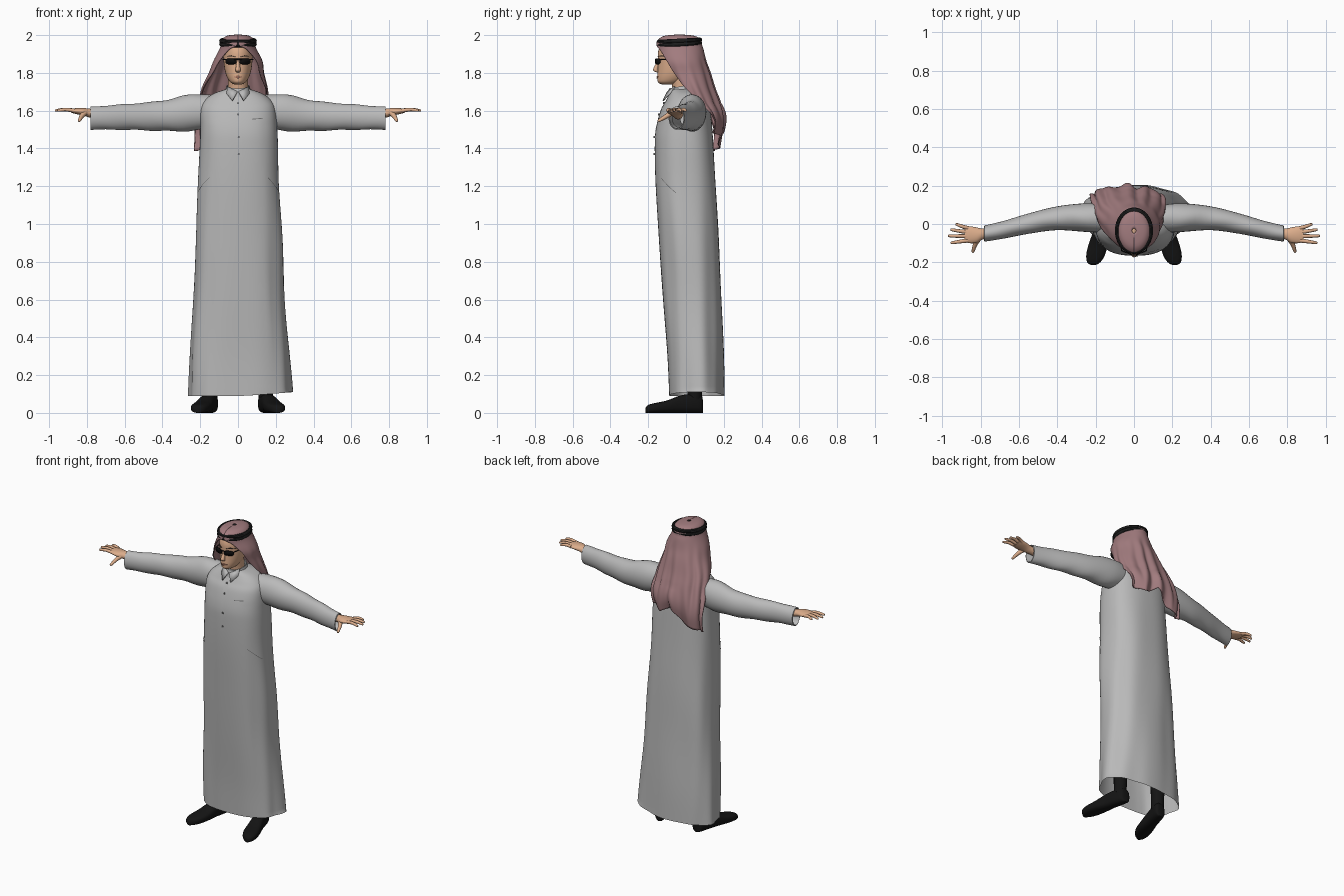
import bpy, bmesh
from math import sin, cos, pi, copysign
from mathutils import Vector

cube = bpy.data.objects.get("Cube")
if cube:
    bpy.data.objects.remove(cube, do_unlink=True)


def material(name, r, g, b):
    m = bpy.data.materials.new(name)
    m.use_nodes = True
    m.diffuse_color = (r, g, b, 1)
    node = next(n for n in m.node_tree.nodes if n.type == 'BSDF_PRINCIPLED')
    node.inputs["Base Color"].default_value = (r, g, b, 1)
    node.inputs["Roughness"].default_value = 0.8
    return m


CLOTH = material("grey cloth", 0.49, 0.49, 0.49)
SCARF = material("dusty red cloth", 0.36, 0.2, 0.21)
SKIN = material("skin", 0.72, 0.42, 0.26)
LIPS = material("lips", 0.5, 0.22, 0.15)
CORD = material("black cord", 0.012, 0.012, 0.012)
LEATHER = material("black leather", 0.007, 0.007, 0.007)
GLASS = material("dark glass", 0.004, 0.004, 0.004)
SEAM = material("grey seam", 0.17, 0.17, 0.17)
HAIR = material("dark hair", 0.03, 0.02, 0.015)


def finish(name, bm, mat, angle=50):
    bmesh.ops.recalc_face_normals(bm, faces=bm.faces)
    mesh = bpy.data.meshes.new(name)
    bm.to_mesh(mesh)
    bm.free()
    mesh.materials.append(mat)
    ob = bpy.data.objects.new(name, mesh)
    bpy.context.collection.objects.link(ob)
    bpy.ops.object.select_all(action='DESELECT')
    ob.select_set(True)
    bpy.context.view_layer.objects.active = ob
    bpy.ops.object.shade_smooth_by_angle(angle=angle * pi / 180)
    return ob


def smooth(rows, steps):
    """Catmull-Rom resampling of rows of numbers."""
    out = []
    for i in range(len(rows) - 1):
        quad = [rows[max(0, i - 1)], rows[i], rows[i + 1], rows[min(len(rows) - 1, i + 2)]]
        for k in range(steps):
            t = k / steps
            out.append([b + t * ((c - a) / 2 + t * (a - 2.5 * b + 2 * c - d / 2
                        + t * (1.5 * (b - c) + (d - a) / 2))) for a, b, c, d in zip(*quad)])
    return out + [list(rows[-1])]


def loft(name, rings, mat, closed=True, caps=(False, False), angle=50):
    bm = bmesh.new()
    vs = [[bm.verts.new(p) for p in r] for r in rings]
    n = len(rings[0])
    for a, b in zip(vs, vs[1:]):
        for j in range(n if closed else n - 1):
            k = (j + 1) % n
            bm.faces.new((a[j], a[k], b[k], b[j]))
    for want, ring in zip(caps, (vs[0], vs[-1])):
        if want:
            bm.faces.new(ring)
    return finish(name, bm, mat, angle)


def power(v, e):
    return copysign(abs(v) ** e, v)


def circle(n):
    return [2 * pi * i / n for i in range(n)]


def tube(name, path, radii, mat, n=10):
    """Round tapered tube through a path."""
    rows = smooth([tuple(p) + (r,) for p, r in zip(path, radii)], 4)
    pts = [Vector(r[:3]) for r in rows]
    d = (pts[-1] - pts[0]).normalized()
    u = d.cross(Vector((0, 0, 1)) if abs(d.z) < 0.9 else Vector((1, 0, 0))).normalized()
    v = d.cross(u)
    return loft(name, [[p + r[3] * (u * cos(a) + v * sin(a)) for a in circle(n)]
                       for p, r in zip(pts, rows)], mat, caps=(True, True))


def plate(name, points, mat, thick=0.006):
    bm = bmesh.new()
    bm.faces.new([bm.verts.new(p) for p in points])
    ob = finish(name, bm, mat)
    mod = ob.modifiers.new("thickness", 'SOLIDIFY')
    mod.thickness, mod.offset = thick, 0
    return ob


# Long robe: height, left/right limits, front and back limits
ROBE = [(0.09, -.262, .285, -.09, .2), (0.3, -.255, .268, -.1, .196), (0.6, -.236, .245, -.122, .186),
        (0.9, -.225, .235, -.142, .175), (1.2, -.212, .217, -.16, .158), (1.4, -.203, .212, -.165, .147),
        (1.5, -.2, .207, -.16, .14), (1.6, -.2, .2, -.135, .13), (1.65, -.18, .18, -.108, .12),
        (1.69, -.13, .13, -.088, .1), (1.715, -.06, .06, -.08, .05)]
robe_rows = smooth(ROBE, 6)


def robe_point(a, z, out=0.0):
    i = next((k for k in range(len(robe_rows) - 2) if robe_rows[k + 1][0] >= z), len(robe_rows) - 2)
    lo, hi = robe_rows[i], robe_rows[i + 1]
    t = (z - lo[0]) / (hi[0] - lo[0])
    xl, xr, yf, yb = [p + t * (q - p) for p, q in zip(lo[1:], hi[1:])]
    fold = max(0, 1.5 - z) * (0.016 * sin(5 * a + 2 * z) + 0.012 * sin(9 * a - 3 * z + 1))
    fold += 0.006 * sin(9 * z + 3 * a) * (z < 1.55)
    s = 1 + fold * (0.35 + 0.65 * (sin(a) > 0 or abs(cos(a)) > .5))
    x = (xl + xr) / 2 + (xr - xl) / 2 * s * power(cos(a), .8)
    y = (yf + yb) / 2 + (yb - yf) / 2 * s * power(sin(a), .8)
    return Vector((x + out * cos(a), y + out * sin(a), z + (0.02 * max(0, cos(a)) if z < .1 else 0)))


loft("robe", [[robe_point(a, r[0]) for a in circle(72)] for r in robe_rows], CLOTH, caps=(False, True), angle=70)


def seam(name, a0, z0, a1, z1, half=0.002, mat=SEAM):
    """Thin ribbon following the robe surface."""
    rings = []
    for k in range(13):
        t = k / 12
        a, z = a0 + t * (a1 - a0), z0 + t * (z1 - z0)
        da, dz = (half * 5, 0) if abs(z1 - z0) > 0.1 else (0, half)
        rings.append([robe_point(a - da, z - dz, .004), robe_point(a + da, z + dz, .004)])
    loft(name, rings, mat, closed=False)


FRONT = -pi / 2
seam("front_placket", FRONT, 1.66, FRONT, 1.34, 0.008, CLOTH)
seam("chest_pocket_edge", FRONT + .28, 1.555, FRONT + .6, 1.56)
seam("left_pocket_slit", -.85, 1.245, -.25, 1.165)
seam("right_pocket_slit", -pi + .85, 1.245, -pi + .25, 1.165)
for i, z in enumerate((1.64, 1.58, 1.46, 1.37)):
    p = robe_point(FRONT, z)
    tube(f"button_{i + 1}", [p + Vector((0, .002, 0)), p - Vector((0, .008, 0))], (.006, .006), SEAM)

# Collar band
loft("collar_band", [[(r * .062 * cos(a), -.02 + r * .07 * sin(a), z + .012 * sin(a)) for a in circle(32)]
                     for r, z in ((1.15, 1.685), (1, 1.73), (.92, 1.73), (.9, 1.69))], CLOTH)

# Head and neck: height, half width, front and back
head = smooth([(1.738, .018, -.125, -.06), (1.75, .04, -.148, -.02), (1.775, .057, -.152, .02),
               (1.81, .069, -.15, .05), (1.86, .076, -.148, .065), (1.91, .077, -.148, .07),
               (1.95, .066, -.13, .06), (1.98, .03, -.08, .01)], 4)
loft("head", [[(w * cos(a), (f + b) / 2 + (b - f) / 2 * sin(a), z) for a in circle(32)]
              for z, w, f, b in head], SKIN, caps=(True, True))
tube("neck", [(0, -.015, 1.66), (0, -.02, 1.72), (0, -.03, 1.79)], (.056, .052, .054), SKIN, 24)
tube("nose", [(0, -.142, 1.865), (0, -.156, 1.835), (0, -.16, 1.812), (0, -.146, 1.802)],
     (.006, .011, .014, .008), SKIN, 12)
plate("mouth", [(x, -.153 + abs(x) * .18, z) for x, z in
                ((-.024, 1.779), (0, 1.784), (.024, 1.779), (0, 1.771))], LIPS, .008)
tube("glasses_bridge", [(-.02, -.162, 1.872), (.02, -.162, 1.872)], (.003, .003), GLASS)

# Wrapped head cloth: height, centre x, half width, centre y, half depth, half arc
DRAPE = [(2.0, 0, .01, -.035, .012, pi), (1.993, 0, .06, -.035, .08, pi), (1.97, 0, .084, -.035, .113, pi),
         (1.945, 0, .088, -.035, .118, 3.05), (1.92, 0, .098, -.03, .121, 2.6), (1.86, 0, .128, -.02, .125, 2.25),
         (1.8, -.008, .143, 0, .125, 2.1), (1.72, -.018, .17, .035, .112, 1.9), (1.64, -.025, .182, .075, .1, 1.6),
         (1.55, -.033, .19, .115, .08, 1.45), (1.47, -.04, .187, .135, .062, 1.4), (1.385, -.045, .185, .125, .06, 1.4)]
rings = []
for z, cx, rx, cy, ry, arc in smooth(DRAPE, 4):
    ring = []
    for j in range(81):
        th = arc * (j / 40 - 1)
        s = sin(th)
        drop = max(0, 1.64 - z) / .25
        fold = 1 + min(.1, max(0, 1.9 - z) * .35) * cos(13 * th + 4 * z) * (1 + .5 * sin(5 * th))
        lift = .05 * (1 + s) + .07 * max(0, 1 - abs(s - .1) * 2.2)
        ring.append((cx + rx * s * (1 + (fold - 1) * .3), cy + ry * cos(th) * fold + .012 * drop * cos(9 * th),
                     z + lift * drop))
    rings.append(ring)
cloth = loft("head_cloth", rings, SCARF, closed=False, angle=70)
mod = cloth.modifiers.new("thickness", 'SOLIDIFY')
mod.thickness, mod.offset = .006, 0

# Doubled head cord
for i, z in enumerate((1.952, 1.97)):
    bpy.ops.mesh.primitive_torus_add(major_radius=.1, minor_radius=.012, major_segments=48, minor_segments=10,
                                     location=(0, -.035, z), rotation=(.05, 0, 0))
    cord = bpy.context.object
    cord.name = f"head_cord_{i + 1}"
    cord.scale = (.89, 1.08, 1)
    cord.data.materials.append(CORD)
    bpy.ops.object.shade_smooth_by_angle()

# Sleeve: x, y, z, half depth, half height; the cuff turns inward
SLEEVE = smooth([(.12, .025, 1.6, .07, .08), (.24, .033, 1.59, .075, .097), (.4, .03, 1.573, .062, .08),
                 (.55, .002, 1.568, .053, .07), (.68, -.03, 1.564, .046, .064), (.78, -.05, 1.56, .042, .06)], 6)
CUFF = [(.782, -.05, 1.56, .037, .055), (.72, -.038, 1.562, .034, .05)]
PALM = smooth([(.73, -.042, 1.578, .026, .024), (.79, -.052, 1.588, .029, .023), (.82, -.058, 1.594, .04, .02),
               (.86, -.056, 1.598, .044, .015), (.885, -.055, 1.6, .036, .01)], 3)
FINGERS = {"little": (-.022, .932, -.002), "ring": (-.043, .958, -.03),
           "middle": (-.064, .97, -.062), "index": (-.086, .957, -.098)}
# Shoe: y, half width, height
SHOE = smooth([(.09, .015, .06), (.08, .034, .095), (.03, .04, .1), (-.03, .042, .092), (-.1, .05, .066),
               (-.16, .049, .053), (-.2, .034, .042), (-.215, .01, .025)], 4)

for side, m in (("left", 1), ("right", -1)):
    def oval(x, y, z, ry, rz, wave=0.0):
        return [(m * x, y + ry * cos(a), z + rz * sin(a) * (1 + wave * sin(38 * x + 2 * a))) for a in circle(28)]

    loft(f"{side}_sleeve", [oval(*r, .025) for r in SLEEVE] + [oval(*r) for r in CUFF], CLOTH)
    loft(f"{side}_palm", [oval(*r) for r in PALM], SKIN, caps=(True, True))
    for finger, (y, tx, ty) in FINGERS.items():
        tube(f"{side}_{finger}_finger", [(m * .865, y, 1.599), (m * (.865 + tx) / 2, (y + ty) / 2, 1.606),
             (m * (tx - .006), ty, 1.601), (m * tx, ty, 1.6)], (.011, .0095, .007, .002), SKIN)
    tube(f"{side}_thumb", [(m * .81, -.075, 1.59), (m * .828, -.105, 1.57), (m * .84, -.142, 1.548),
                           (m * .842, -.149, 1.545)], (.016, .012, .008, .002), SKIN)

    loft(f"{side}_shoe", [[(m * (.16 - .25 * y + w * power(cos(a), .8)), y, h * (.5 + .5 * power(sin(a), .7)))
                           for a in circle(24)] for y, w, h in SHOE], LEATHER, caps=(True, True))
    tube(f"{side}_ankle", [(m * .148, .045, .07), (m * .145, .05, .3)], (.038, .045), LEATHER, 16)

    # Collar flap, dark lens, temple arm and eyebrow
    plate(f"{side}_collar_flap", [(m * .003, -.098, 1.7), (m * .056, -.06, 1.727), (m * .06, -.085, 1.69),
                                  (m * .03, -.122, 1.652)], CLOTH)
    plate(f"{side}_lens", [(m * (.037 + .029 * power(cos(a), .7)), -.162 + .012 * (1 + cos(a)),
                            1.861 + .016 * power(sin(a), .7)) for a in circle(20)], GLASS)
    tube(f"{side}_temple_arm", [(m * .064, -.14, 1.87), (m * .08, -.05, 1.87)], (.003, .003), GLASS)
    plate(f"{side}_eyebrow", [(m * .015, -.15, 1.885), (m * .04, -.134, 1.893), (m * .062, -.106, 1.886),
                              (m * .04, -.134, 1.887)], HAIR, .008)
